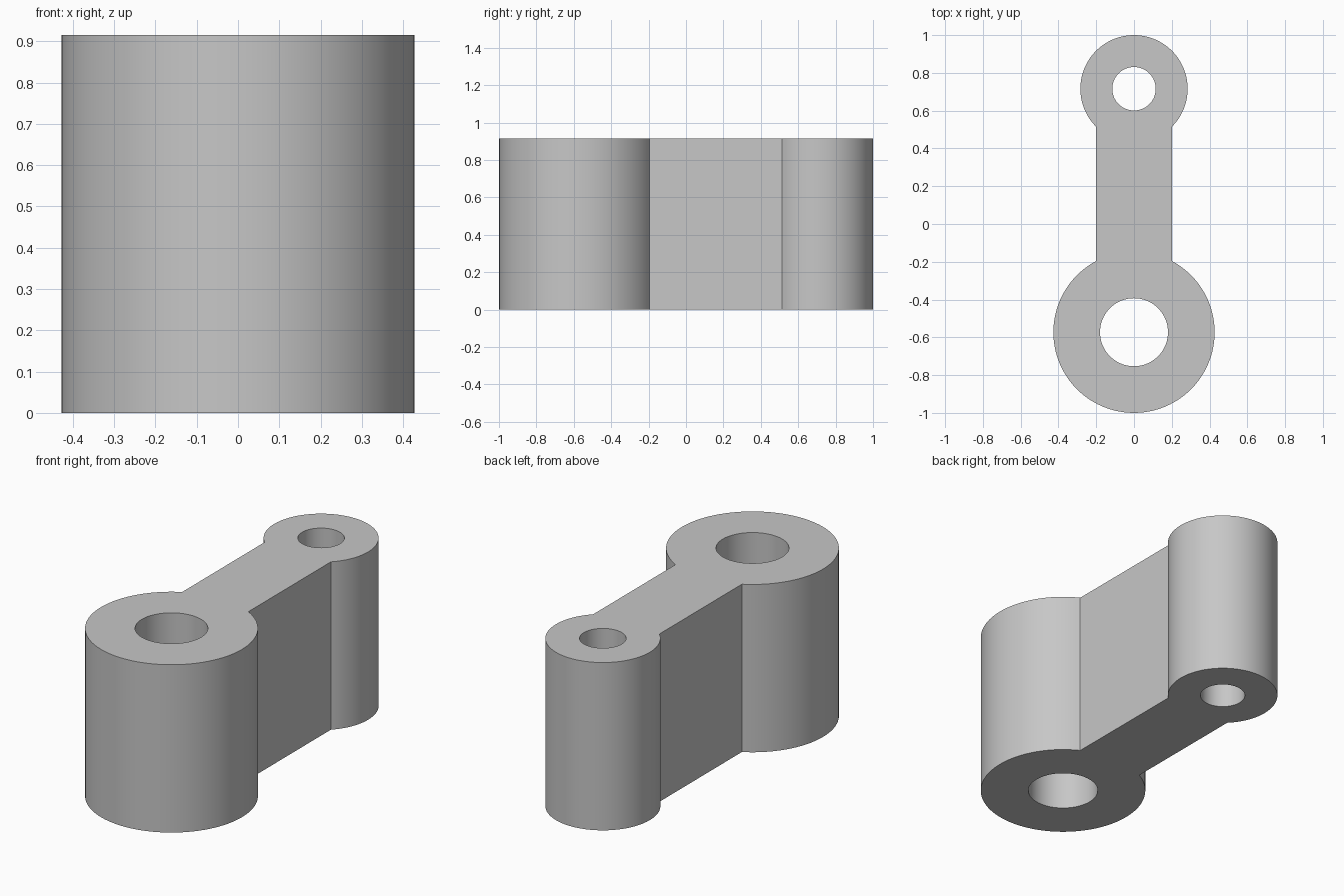
import bpy
import bmesh
from math import asin, cos, sin, pi, radians
from mathutils import Vector

cube = bpy.data.objects.get("Cube")
if cube:
    bpy.data.objects.remove(cube, do_unlink=True)

HEIGHT = 0.915
WEB_HALF = 0.2
BIG_Y, BIG_R, BIG_BORE = -0.573, 0.427, 0.18
SMALL_Y, SMALL_R, SMALL_BORE = 0.716, 0.284, 0.115
STEPS = 80


def arc(cy, r, start, end, steps=STEPS):
    """Points along an arc centred on x = 0."""
    angles = [start + (end - start) * i / steps for i in range(steps + 1)]
    return [Vector((r * cos(a), cy + r * sin(a), 0)) for a in angles]


def add_loop(bm, points):
    verts = [bm.verts.new(p) for p in points]
    return [bm.edges.new((v, verts[i - 1])) for i, v in enumerate(verts)]


# Outline: both bosses, cut off where the straight web meets them
big_gap = asin(WEB_HALF / BIG_R)
small_gap = asin(WEB_HALF / SMALL_R)
outline = arc(BIG_Y, BIG_R, pi / 2 + big_gap, 5 * pi / 2 - big_gap)
outline += arc(SMALL_Y, SMALL_R, small_gap - pi / 2, 3 * pi / 2 - small_gap)

# Fill the outline around the two bores, then extrude to full height
bm = bmesh.new()
edges = add_loop(bm, outline)
for cy, r in ((BIG_Y, BIG_BORE), (SMALL_Y, SMALL_BORE)):
    edges += add_loop(bm, arc(cy, r, 0, 2 * pi)[:-1])
bmesh.ops.triangle_fill(bm, edges=edges, use_beauty=True)
result = bmesh.ops.extrude_face_region(bm, geom=bm.faces[:], use_keep_orig=True)
top = [g for g in result["geom"] if isinstance(g, bmesh.types.BMVert)]
bmesh.ops.translate(bm, verts=top, vec=(0, 0, HEIGHT))
bmesh.ops.recalc_face_normals(bm, faces=bm.faces[:])

mesh = bpy.data.meshes.new("link_arm")
bm.to_mesh(mesh)
bm.free()
link = bpy.data.objects.new("link_arm", mesh)
bpy.context.collection.objects.link(link)

# Plain grey material
colour = (0.57, 0.57, 0.57, 1)
grey = bpy.data.materials.new("light_grey")
grey.use_nodes = True
grey.diffuse_color = colour
grey.node_tree.nodes["Principled BSDF"].inputs["Base Color"].default_value = colour
mesh.materials.append(grey)

# Round walls smooth, corners sharp
bpy.ops.object.select_all(action="DESELECT")
link.select_set(True)
bpy.context.view_layer.objects.active = link
bpy.ops.object.shade_smooth_by_angle(angle=radians(30))
